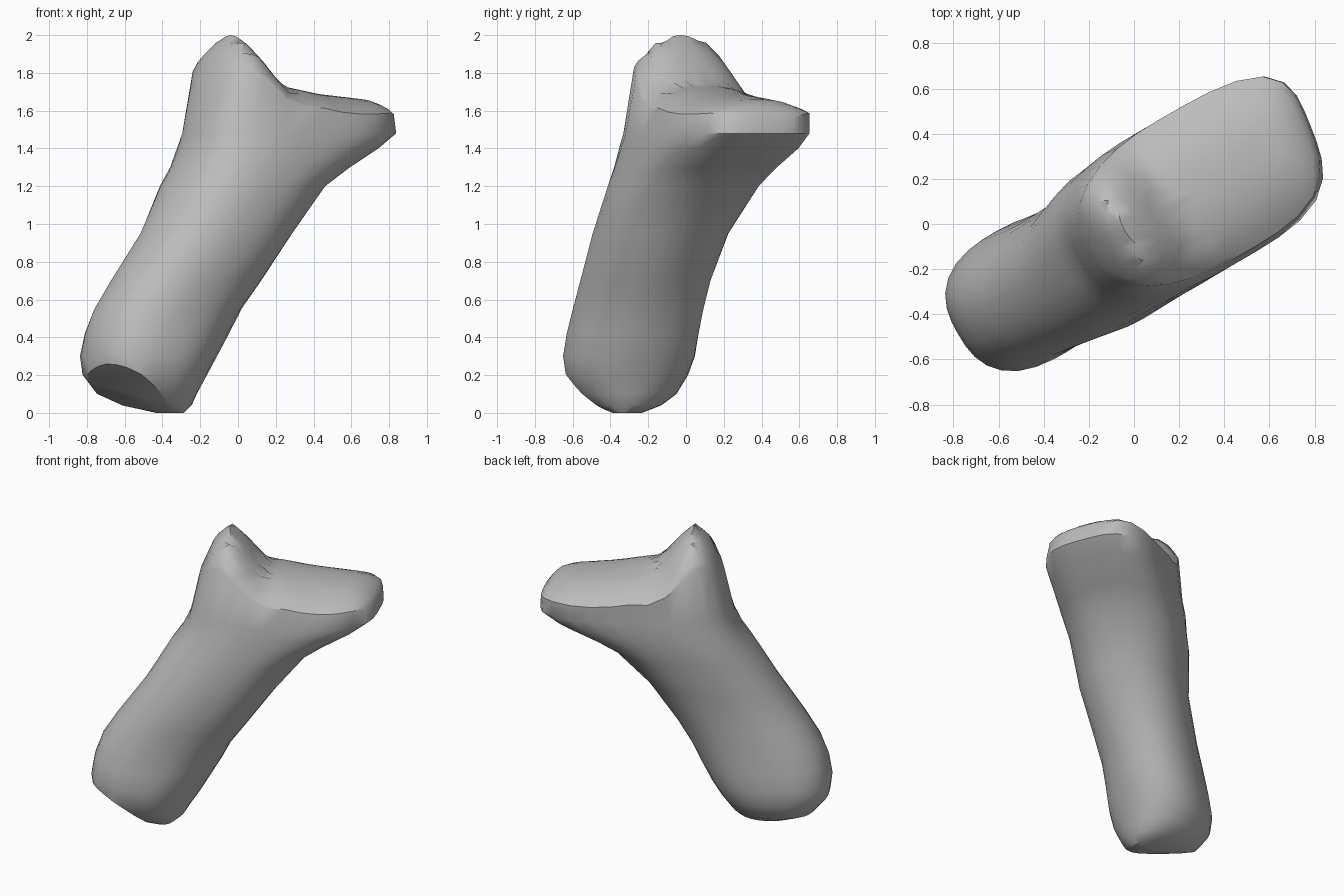
import bpy, bmesh
from math import cos, sin, pi, radians
from mathutils import Vector

cube = bpy.data.objects.get("Cube")
if cube:
    bpy.data.objects.remove(cube)

SEGS = 32
YAW = radians(30)          # direction of the long side of each cross-section


def lerp_table(table, x):
    """Piecewise linear lookup."""
    if x <= table[0][0]:
        return table[0][1]
    for (x0, y0), (x1, y1) in zip(table, table[1:]):
        if x <= x1:
            return y0 + (y1 - y0) * (x - x0) / (x1 - x0)
    return table[-1][1]


def outline(a, b, left_power, right_power):
    """Rounded-box outline in the local u, v plane."""
    pts = []
    for i in range(SEGS):
        c, s = cos(2 * pi * i / SEGS), sin(2 * pi * i / SEGS)
        power = left_power if c < 0 else right_power
        r = (abs(c) ** power + abs(s) ** power) ** (-1 / power)
        pts.append((a * c * r, b * s * r))
    return pts


def to_world(u, v, z):
    return Vector((u * cos(YAW) - v * sin(YAW), u * sin(YAW) + v * cos(YAW), z))


# Shaft sections: z, centre x and y, half length and width, squareness left and right, skew
SHAFT = [
    (0.00, -0.36, -0.31, 0.07, 0.08, 2, 2, 0),
    (0.04, -0.425, -0.31, 0.19, 0.17, 2.2, 2, 0.1),
    (0.10, -0.47, -0.31, 0.27, 0.245, 2.4, 2, 0.15),
    (0.20, -0.475, -0.31, 0.34, 0.295, 2.5, 2, 0.2),
    (0.30, -0.455, -0.30, 0.375, 0.31, 2.6, 2.1, 0.2),
    (0.42, -0.415, -0.28, 0.40, 0.305, 2.5, 2.1, 0.15),
    (0.55, -0.365, -0.255, 0.41, 0.30, 2.3, 2.2, 0.1),
    (0.70, -0.275, -0.215, 0.415, 0.305, 2.2, 2.2, 0),
    (0.95, -0.115, -0.135, 0.415, 0.325, 2.2, 2.2, 0),
    (1.20, 0.03, -0.015, 0.445, 0.35, 2.5, 2.4, 0.05),
    (1.30, 0.125, 0.045, 0.485, 0.355, 2.7, 2.7, 0.1),
    (1.40, 0.22, 0.108, 0.55, 0.36, 2.9, 3.1, 0.15),
    (1.48, 0.272, 0.138, 0.59, 0.36, 2.7, 3.5, 0.15),
]
# Head surface: height along u, and how far it falls towards the sides
HEIGHT = [(-0.28, 1.58), (-0.23, 1.72), (-0.15, 1.91), (-0.05, 2.0), (0.03, 1.93),
          (0.18, 1.74), (0.45, 1.69), (0.75, 1.66), (0.84, 1.63), (0.89, 1.57)]
FALL = [(0.0, 0.27), (0.25, 0.1)]
HEAD_U, HEAD_V, HEAD_A, HEAD_B, HEAD_SKEW = 0.325, -0.005, 0.565, 0.35, 0.15

bm = bmesh.new()
rings = []
for z, cx, cy, a, b, left_power, right_power, skew in SHAFT:
    rings.append([bm.verts.new(to_world(u + skew * v * max(u / a, 0), v, z)
                               + Vector((cx, cy, 0)))
                  for u, v in outline(a, b, left_power, right_power)])


def head_vert(u, v):
    """Point draped on the saddle and ridge, with the far end skewed."""
    along = HEAD_U + u
    z = lerp_table(HEIGHT, along) - lerp_table(FALL, along) * (abs(v) / HEAD_B) ** 2.4
    shift = HEAD_SKEW * v * max(u / HEAD_A, 0)
    return bm.verts.new(to_world(along + shift, HEAD_V + v, z))


# Head: nested rings shrinking to the middle
for s in (1.0, 0.95, 0.86, 0.76, 0.664, 0.55, 0.42, 0.28, 0.14):
    rings.append([head_vert(u * s, v * s) for u, v in outline(HEAD_A, HEAD_B, 2.3, 3.4)])
tip = head_vert(0, 0)

bm.faces.new(rings[0][::-1])
for low, high in zip(rings, rings[1:]):
    for i in range(SEGS):
        j = (i + 1) % SEGS
        bm.faces.new((low[i], low[j], high[j], high[i]))
for i in range(SEGS):
    bm.faces.new((rings[-1][i], rings[-1][(i + 1) % SEGS], tip))

# Flat facet under the lower end
bmesh.ops.bisect_plane(
    bm, geom=bm.verts[:] + bm.edges[:] + bm.faces[:],
    plane_co=(-0.8, -0.45, 0.22), plane_no=(-0.36, -0.49, -0.79), clear_outer=True)
bmesh.ops.holes_fill(bm, edges=[e for e in bm.edges if e.is_boundary], sides=0)
bmesh.ops.recalc_face_normals(bm, faces=bm.faces)

mesh = bpy.data.meshes.new("bone_segment")
bm.to_mesh(mesh)
bm.free()
bone = bpy.data.objects.new("bone_segment", mesh)
bpy.context.collection.objects.link(bone)

# Plain grey
GREY = (0.5, 0.5, 0.5, 1)
mat = bpy.data.materials.new("plain grey")
mat.use_nodes = True
mat.diffuse_color = GREY
mat.node_tree.nodes["Principled BSDF"].inputs["Base Color"].default_value = GREY
mesh.materials.append(mat)

bpy.context.view_layer.objects.active = bone
bone.select_set(True)
bpy.ops.object.shade_smooth_by_angle(angle=radians(40))
